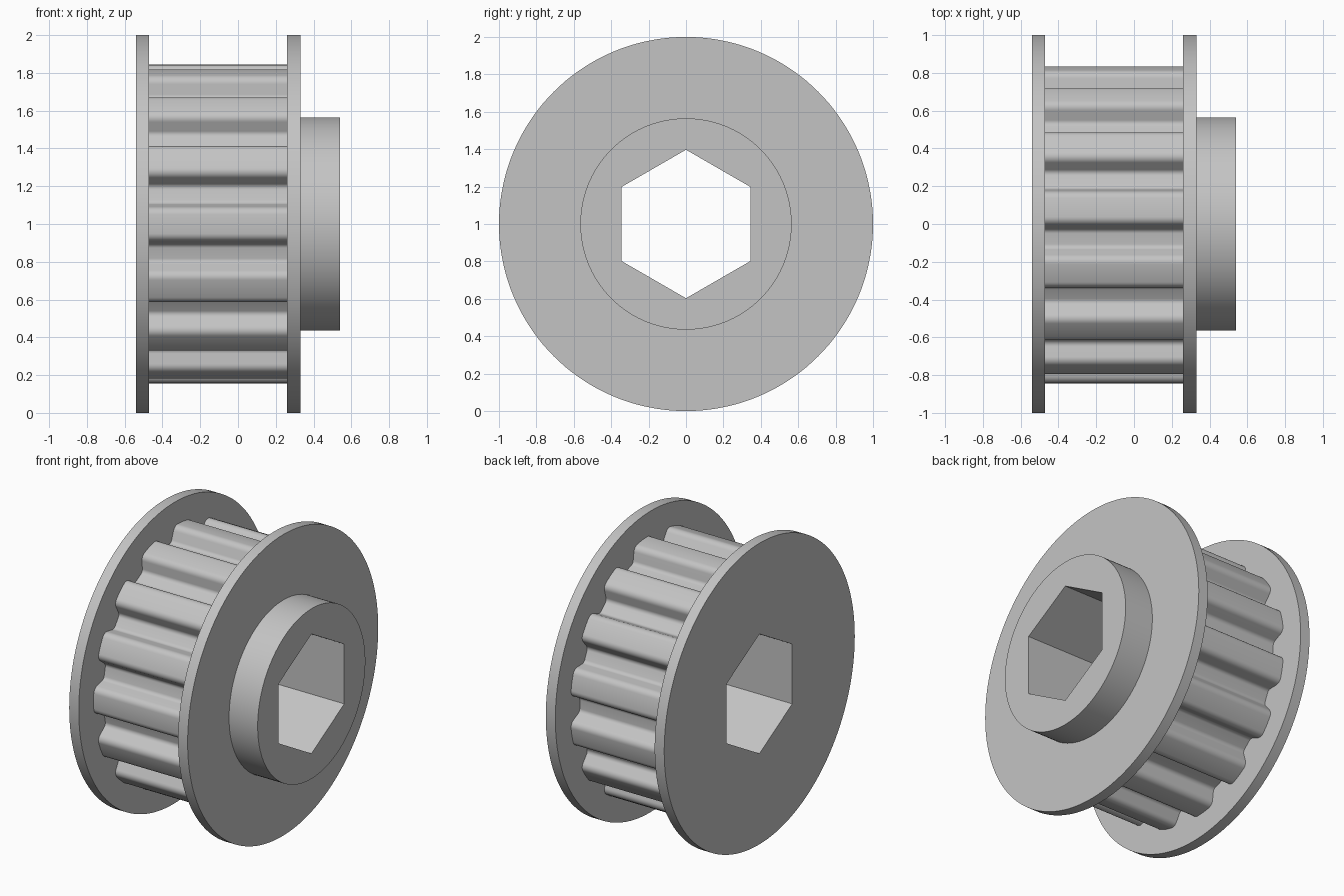
import bpy, bmesh
from math import sin, cos, tan, radians, pi
from mathutils import Vector

cube = bpy.data.objects.get("Cube")
if cube:
    bpy.data.objects.remove(cube, do_unlink=True)

TEETH = 15
TIP_R, ROOT_R = 0.845, 0.745
FLOOR_HALF = 0.047           # half width of a groove floor
WALL_TILT = radians(25)      # groove wall slope
TIP_FILLET, ROOT_FILLET = 0.045, 0.03

metal = bpy.data.materials.new("grey metal")
metal.use_nodes = True
GREY = (0.55, 0.55, 0.55, 1)
metal.diffuse_color = GREY
metal.node_tree.nodes["Principled BSDF"].inputs["Base Color"].default_value = GREY


def polar(r, a):
    """Point in the (y, z) plane; angle runs from the front towards the top."""
    return Vector((-r * cos(a), r * sin(a)))


def ring(r, n, start=0.0):
    return [polar(r, start + 2 * pi * i / n) for i in range(n)]


def fillet(before, corner, after, r, steps=7):
    """Round one corner of a profile with a circular arc."""
    d1, d2 = (before - corner).normalized(), (after - corner).normalized()
    half = d1.angle(d2) / 2
    centre = corner + (d1 + d2).normalized() * (r / sin(half))
    s = corner + d1 * (r / tan(half)) - centre
    e = corner + d2 * (r / tan(half)) - centre
    sweep = s.angle(e)
    return [centre + (s * sin((1 - k / steps) * sweep) + e * sin(k / steps * sweep)) / sin(sweep)
            for k in range(steps + 1)]


def toothed_profile():
    pitch = 2 * pi / TEETH
    top_half = FLOOR_HALF + (TIP_R - ROOT_R) * tan(WALL_TILT)
    root_a, tip_a = FLOOR_HALF / ROOT_R, top_half / TIP_R
    pts = []
    for i in range(TEETH):
        land, g = i * pitch, (i + 0.5) * pitch
        next_land = land + pitch
        t1, r1 = polar(TIP_R, g - tip_a), polar(ROOT_R, g - root_a)
        r2, t2 = polar(ROOT_R, g + root_a), polar(TIP_R, g + tip_a)
        pts.append(polar(TIP_R, land))
        pts += fillet(polar(TIP_R, land), t1, r1, TIP_FILLET)
        pts += fillet(t1, r1, r2, ROOT_FILLET)
        pts += fillet(r1, r2, t2, ROOT_FILLET)
        pts += fillet(r2, t2, polar(TIP_R, next_land), TIP_FILLET)
    return pts


def prism(name, profile, x0, x1):
    """Extrude a profile along x, with the axle at z = 1."""
    bm = bmesh.new()
    face = bm.faces.new([bm.verts.new((x0, p.x, p.y + 1)) for p in profile])
    new = bmesh.ops.extrude_face_region(bm, geom=[face])["geom"]
    bmesh.ops.translate(bm, vec=(x1 - x0, 0, 0),
                        verts=[v for v in new if isinstance(v, bmesh.types.BMVert)])
    bmesh.ops.recalc_face_normals(bm, faces=bm.faces)
    mesh = bpy.data.meshes.new(name)
    bm.to_mesh(mesh)
    bm.free()
    mesh.materials.append(metal)
    ob = bpy.data.objects.new(name, mesh)
    bpy.context.collection.objects.link(ob)
    return ob


# Pulley parts along the axle
parts = [
    prism("toothed_drum", toothed_profile(), -0.47, 0.26),
    prism("left_flange", ring(1, 144), 0.26, 0.33),
    prism("right_flange", ring(1, 144), -0.54, -0.47),
    prism("hub", ring(0.565, 120), 0.33, 0.54),
]

# Hexagonal bore through every part
bore = prism("bore_cutter", ring(0.397, 6, radians(30)), -0.8, 0.8)
bore.hide_render = True
for ob in parts:
    bpy.ops.object.select_all(action='DESELECT')
    ob.select_set(True)
    bpy.context.view_layer.objects.active = ob
    cut = ob.modifiers.new("bore", 'BOOLEAN')
    cut.operation, cut.solver, cut.object = 'DIFFERENCE', 'EXACT', bore
    bpy.ops.object.modifier_apply(modifier=cut.name)
    bpy.ops.object.shade_smooth_by_angle(angle=radians(30))
bpy.data.objects.remove(bore, do_unlink=True)
